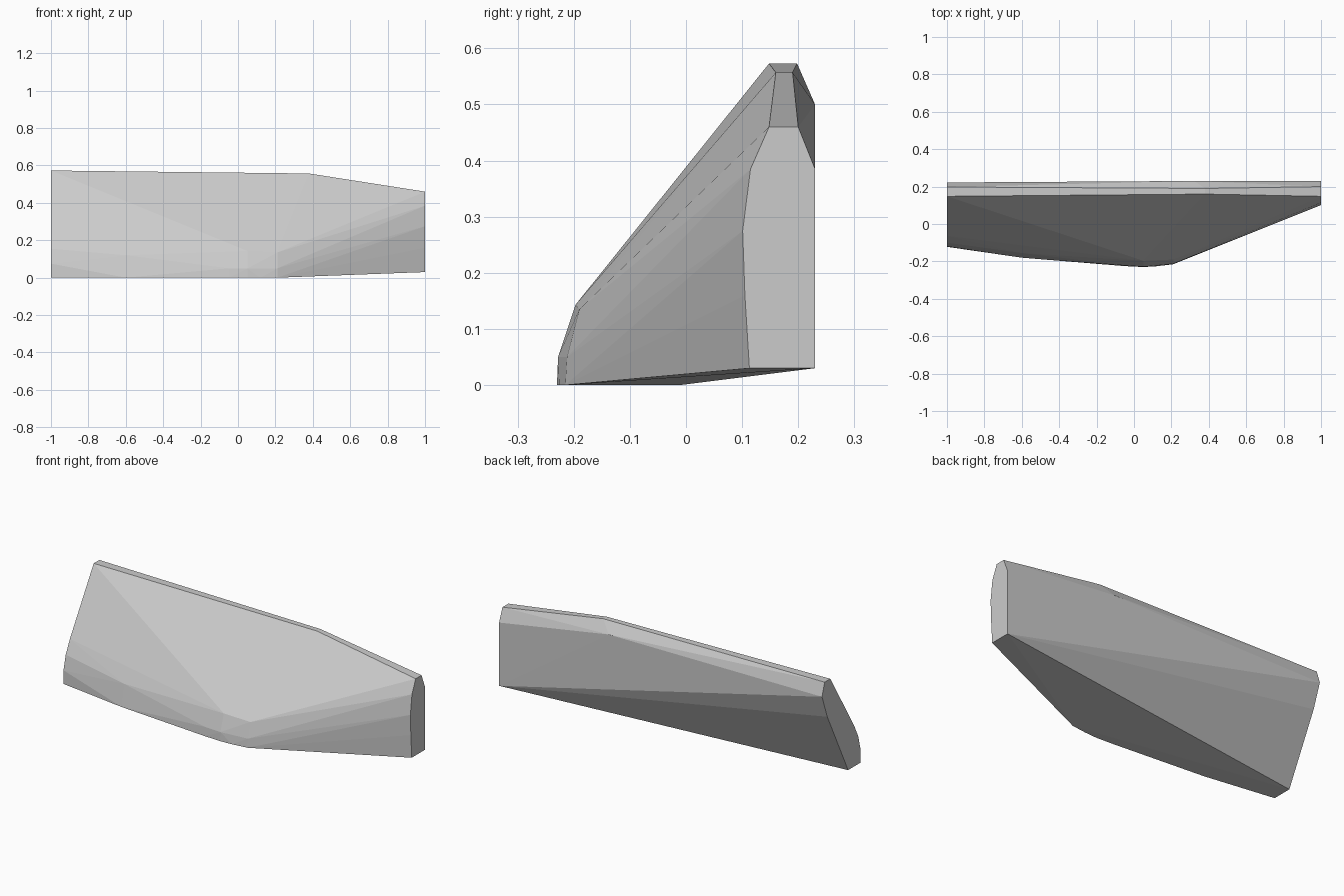
import bpy, bmesh

if "Cube" in bpy.data.objects:
    bpy.data.objects.remove(bpy.data.objects["Cube"])

# Cross-sections of the wedge: x -> outline points (y, z)
sections = {
    -1.0: [(-.122, 0), (-.12, .075), (-.10, .155), (-.063, .23), (.148, .573),
           (.198, .573), (.222, .5), (.175, .37), (-.01, 0)],
    -.6: [(-.18, 0), (-.155, .12)],
    -.05: [(-.225, 0), (-.221, .05)],
    .05: [(-.23, 0), (-.228, .05), (-.197, .143)],
    .12: [(-.226, 0)],
    .21: [(-.215, 0), (-.212, .05), (-.19, .135)],
    .32: [(.23, .5)],
    .38: [(.16, .557), (.19, .557)],
    1.0: [(.113, .03), (.105, .16), (.101, .275), (.115, .385), (.148, .46),
          (.2, .46), (.23, .385), (.23, .03)],
}

# Faceted body, skinned over the sections
bm = bmesh.new()
for x, outline in sections.items():
    for y, z in outline:
        bm.verts.new((x, y, z))
hull = bmesh.ops.convex_hull(bm, input=bm.verts)
loose = {v for v in hull["geom_interior"] + hull["geom_unused"]
         if isinstance(v, bmesh.types.BMVert) and not v.link_faces}
bmesh.ops.delete(bm, geom=list(loose), context='VERTS')
bmesh.ops.dissolve_limit(bm, angle_limit=0.01, verts=bm.verts, edges=bm.edges)
bmesh.ops.recalc_face_normals(bm, faces=bm.faces)

mesh = bpy.data.meshes.new("wedge_body")
bm.to_mesh(mesh)
bm.free()
body = bpy.data.objects.new("wedge_body", mesh)
bpy.context.collection.objects.link(body)

# Single grey finish
grey = bpy.data.materials.new("light grey")
grey.diffuse_color = (0.6, 0.6, 0.6, 1)
grey.use_nodes = True
grey.node_tree.nodes["Principled BSDF"].inputs["Base Color"].default_value = grey.diffuse_color
mesh.materials.append(grey)
